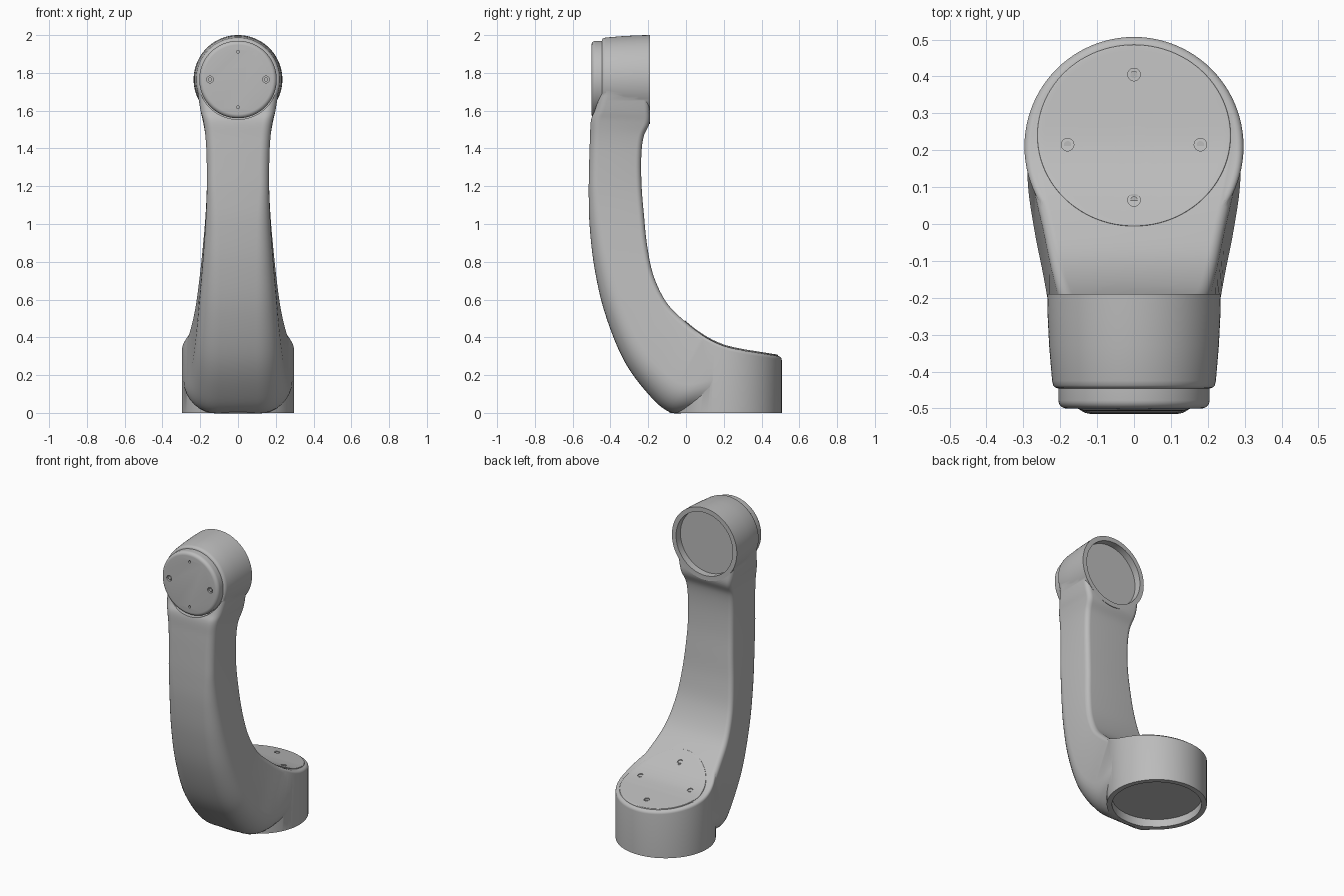
import bpy, bmesh
from math import cos, sin, pi, tau, radians
from mathutils import Vector

cube = bpy.data.objects.get("Cube")
if cube:
    bpy.data.objects.remove(cube, do_unlink=True)

gray = bpy.data.materials.new("satin_gray")
gray.use_nodes = True
COLOR = (0.5, 0.5, 0.5, 1)
gray.diffuse_color = COLOR
gray.node_tree.nodes["Principled BSDF"].inputs["Base Color"].default_value = COLOR

HUB = 1.765    # height of the upper joint axis
BASE_Y = 0.21  # position of the lower joint axis
SEG = 96


def skin(name, rings):
    """Closed solid from a row of rings with equal vertex counts."""
    bm = bmesh.new()
    loops = [[bm.verts.new(p) for p in ring] for ring in rings]
    for a, b in zip(loops, loops[1:]):
        for i in range(len(a)):
            j = (i + 1) % len(a)
            bm.faces.new((a[i], a[j], b[j], b[i]))
    bm.faces.new(loops[0])
    bm.faces.new(loops[-1])
    bmesh.ops.recalc_face_normals(bm, faces=bm.faces)
    mesh = bpy.data.meshes.new(name)
    bm.to_mesh(mesh)
    bm.free()
    mesh.materials.append(gray)
    obj = bpy.data.objects.new(name, mesh)
    bpy.context.collection.objects.link(obj)
    return obj


def lathe(name, profile, x, other, axis, seg=SEG):
    """Turned solid; profile holds (radius, position along axis)."""
    rings = []
    for r, h in profile:
        circle = [(r * cos(tau * i / seg), r * sin(tau * i / seg)) for i in range(seg)]
        if axis == "y":
            rings.append([(x + u, h, other + v) for u, v in circle])
        else:
            rings.append([(x + u, other + v, h) for u, v in circle])
    return skin(name, rings)


def combine(obj, tool, mode):
    mod = obj.modifiers.new(mode, "BOOLEAN")
    mod.operation, mod.solver, mod.object = mode, "EXACT", tool
    bpy.context.view_layer.objects.active = obj
    bpy.ops.object.modifier_apply(modifier=mod.name)
    bpy.data.objects.remove(tool, do_unlink=True)


# Arm sections: inner (y, z), outer (y, z), half width
STATIONS = [
    ((0.30, 0.333), (0.20, 0.002), 0.285),
    ((0.20, 0.357), (0.04, 0.002), 0.288),
    ((0.10, 0.405), (-0.085, 0.004), 0.27),
    ((0.00, 0.48), (-0.20, 0.10), 0.247),
    ((-0.10, 0.58), (-0.33, 0.28), 0.225),
    ((-0.17, 0.72), (-0.43, 0.53), 0.205),
    ((-0.205, 0.88), (-0.485, 0.77), 0.187),
    ((-0.223, 1.05), (-0.51, 0.99), 0.172),
    ((-0.235, 1.20), (-0.515, 1.17), 0.165),
    ((-0.237, 1.35), (-0.512, 1.35), 0.166),
    ((-0.225, 1.46), (-0.508, 1.46), 0.172),
    ((-0.193, 1.535), (-0.503, 1.55), 0.184),
    ((-0.192, 1.61), (-0.48, 1.61), 0.200),
    ((-0.20, 1.74), (-0.446, 1.74), 0.220),
]


def spline(rows, steps=6):
    """Catmull-Rom through rows of numbers."""
    out = []
    for i in range(len(rows) - 1):
        p = [Vector(rows[min(max(i + k, 0), len(rows) - 1)]) for k in (-1, 0, 1, 2)]
        for s in range(steps):
            t = s / steps
            out.append(p[1] + 0.5 * t * (p[2] - p[0]
                       + t * (2 * p[0] - 5 * p[1] + 4 * p[2] - p[3]
                       + t * (3 * (p[1] - p[2]) + p[3] - p[0]))))
    return out + [Vector(rows[-1])]


path = spline([(*a, *b, w) for a, b, w in STATIONS])


def section(row, t):
    """Rounded rectangle, softer on the outer side and softest near the base."""
    inner = Vector((0, row[0], row[1]))
    outer = Vector((0, row[2], row[3]))
    width, depth = row[4], (outer - inner).length
    d = (outer - inner) / depth
    ri, ro = 0.03, 0.05 + 0.15 * max(0, 1 - t * 1.6)
    ring, n = [], 8
    corners = [(1, depth - ro, ro, 0), (-1, depth - ro, ro, 1), (-1, ri, ri, 2), (1, ri, ri, 3)]
    for side, along, r, quarter in corners:
        for k in range(n + 1):
            a = (quarter + k / n) * pi / 2
            p = inner + d * (along + r * sin(a))
            p.x = side * (width - r) + r * cos(a)
            ring.append(p)
    return ring


body = skin("arm_body", [section(r, i / (len(path) - 1)) for i, r in enumerate(path)])

# Height of the hollow inner face above the base
ridge = [(0.52, 0.298)] + [(r[0], r[1]) for r in path if r[0] > -0.15 and r[1] < 0.9]


def top_at(y):
    for (ya, za), (yb, zb) in zip(ridge, ridge[1:]):
        if y >= yb:
            return za + (zb - za) * (y - ya) / (yb - ya)
    return ridge[-1][1]


def pad(name, cy, rx, ry, lift, fillet, floor):
    """Round pad whose top follows the hollow face."""
    def ring(inset, drop, flat=None):
        pts = []
        for i in range(SEG):
            a = tau * i / SEG
            y = cy + (ry - inset) * sin(a)
            z = flat if flat is not None else top_at(y) + lift - drop
            pts.append(((rx - inset) * cos(a), y, z))
        return pts
    rings = [ring(0, 0, 0) if floor is None else ring(0, floor)]
    for k in range(6):
        a = k / 5 * pi / 2
        rings.append(ring(fillet * (1 - cos(a)), fillet * (1 - sin(a))))
    steps = 16
    for k in range(1, steps):
        rings.append(ring(fillet + (ry - fillet) * k / steps, 0))
    return skin(name, rings)


# Lower and upper joint housings merged with the arm
combine(body, pad("base_housing", BASE_Y, 0.297, 0.297, -0.002, 0.018, None), "UNION")
hub_profile = [(0.205, -0.446), (0.214, -0.443), (0.219, -0.437), (0.222, -0.425),
               (0.230, -0.33), (0.234, -0.25), (0.235, -0.19)]
combine(body, lathe("hub_housing", hub_profile, 0, HUB, "y"), "UNION")

# Seat for the front cap, and the two open flange recesses
combine(body, lathe("cap_seat", [(0.211, -0.7), (0.211, -0.4455)], 0, HUB, "y"), "DIFFERENCE")
combine(body, lathe("hub_recess", [(0.205, -0.235), (0.205, -0.1)], 0, HUB, "y"), "DIFFERENCE")
combine(body, lathe("base_recess", [(0.265, -0.1), (0.265, 0.05)], 0, BASE_Y, "z"), "DIFFERENCE")

# Covers of both joints
cap_profile = [(0.205, -0.44)]
for k in range(7):
    a = k / 6 * pi / 2
    cap_profile.append((0.183 + 0.022 * cos(a), -0.478 - 0.022 * sin(a)))
front_cap = lathe("front_cap", cap_profile, 0, HUB, "y")
base_cover = pad("base_cover", 0.24, 0.262, 0.246, 0.005, 0.004, 0.02)

# Screw holes, with screw heads in the larger ones
for x, dz, r in ((0.148, 0, 0.018), (-0.148, 0, 0.018), (0, 0.147, 0.008), (0, -0.147, 0.008)):
    hole = [(r, -0.6), (r, -0.485)]
    combine(front_cap, lathe("hole", hole, x, HUB + dz, "y", 24), "DIFFERENCE")
    if x:
        lathe("cap_screw", [(0.011, -0.48), (0.011, -0.495)], x, HUB, "y", 24)
for x, y in ((0.18, 0.215), (-0.18, 0.215), (0, 0.405), (0, 0.065)):
    z = top_at(y)
    combine(base_cover, lathe("hole", [(0.017, z - 0.007), (0.017, z + 0.1)], x, y, "z", 24), "DIFFERENCE")
    lathe("cover_screw", [(0.010, z - 0.012), (0.010, z + 0.001)], x, y, "z", 24)

bpy.ops.object.select_all(action="DESELECT")
for obj in bpy.context.collection.objects:
    if obj.type == "MESH":
        obj.select_set(True)
bpy.context.view_layer.objects.active = body
bpy.ops.object.shade_smooth_by_angle(angle=radians(32))
